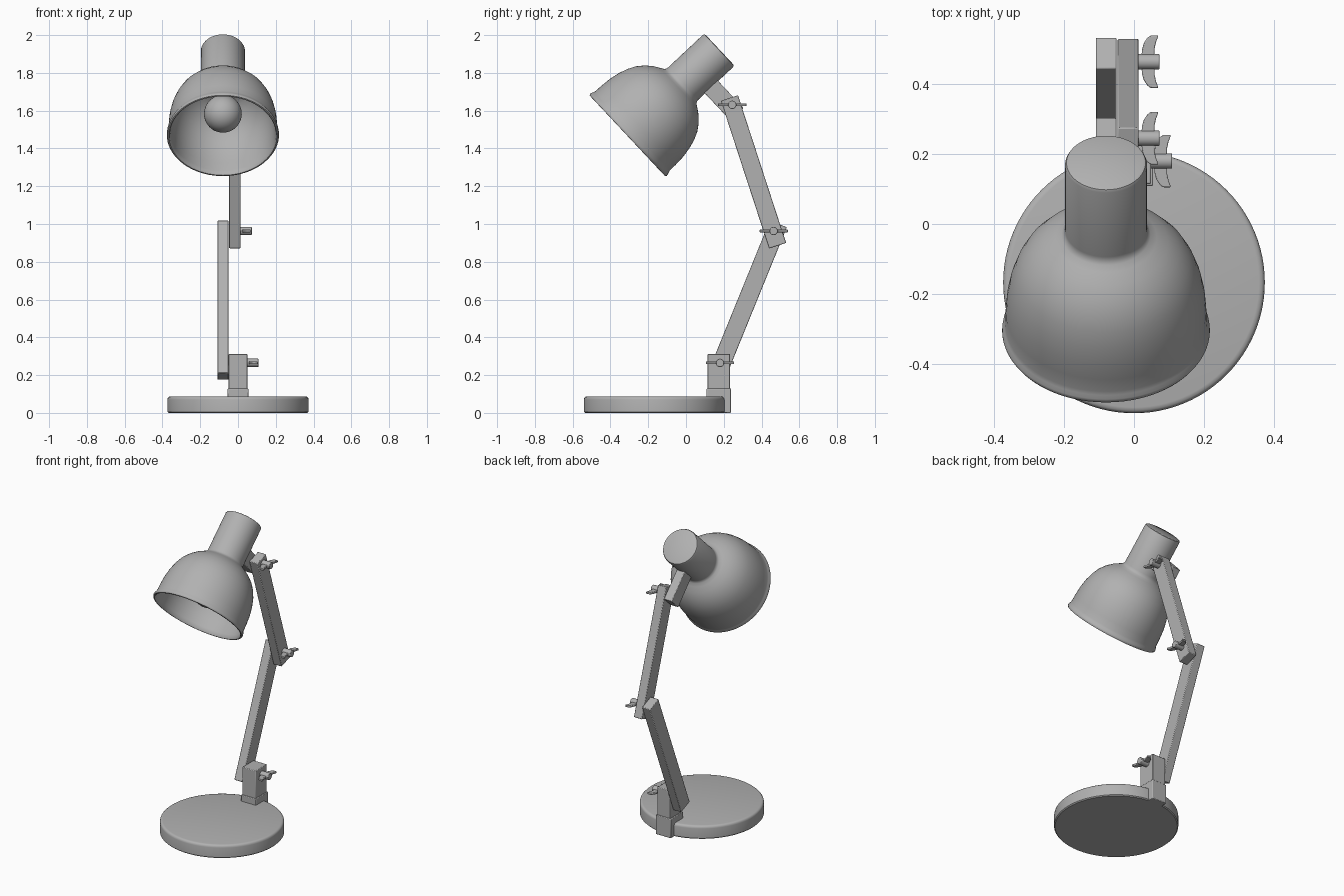
import bpy, bmesh, math
from mathutils import Matrix, Vector

if "Cube" in bpy.data.objects:
    bpy.data.objects.remove(bpy.data.objects["Cube"])

grey = bpy.data.materials.new("dark_grey")
grey.diffuse_color = (0.44, 0.44, 0.44, 1)
grey.use_nodes = True
grey.node_tree.nodes["Principled BSDF"].inputs["Base Color"].default_value = grey.diffuse_color


def finish(name, bm, loc=(0, 0, 0), rot_x=0.0, bevel=0.0, smooth=True):
    bmesh.ops.recalc_face_normals(bm, faces=bm.faces)
    me = bpy.data.meshes.new(name)
    bm.to_mesh(me)
    bm.free()
    me.materials.append(grey)
    ob = bpy.data.objects.new(name, me)
    bpy.context.collection.objects.link(ob)
    ob.location = loc
    ob.rotation_euler = (rot_x, 0, 0)
    if bevel:
        m = ob.modifiers.new("soft_edges", 'BEVEL')
        m.width, m.segments = bevel, 2
    if smooth:
        bpy.ops.object.select_all(action='DESELECT')
        ob.select_set(True)
        bpy.context.view_layer.objects.active = ob
        bpy.ops.object.shade_smooth_by_angle(angle=math.radians(40))
    return ob


def lathe(name, profile, loc, rot_x=0.0, segs=72):
    """Spin (radius, height) points around the local z axis."""
    bm = bmesh.new()
    verts = [bm.verts.new((r, 0, h)) for r, h in profile]
    edges = [bm.edges.new(p) for p in zip(verts, verts[1:])]
    bmesh.ops.spin(bm, geom=verts + edges, cent=(0, 0, 0), axis=(0, 0, 1),
                   angle=2 * math.pi, steps=segs, use_duplicate=False)
    bmesh.ops.remove_doubles(bm, verts=bm.verts, dist=1e-5)
    return finish(name, bm, loc, rot_x)


def bar(name, x0, x1, start, end, width, bevel=0.004):
    """Rectangular bar between two (y, z) points."""
    a, b = Vector(start), Vector(end)
    d, mid = b - a, (a + b) / 2
    bm = bmesh.new()
    bmesh.ops.create_cube(bm, size=1)
    bmesh.ops.scale(bm, verts=bm.verts, vec=(x1 - x0, width, d.length))
    return finish(name, bm, ((x0 + x1) / 2, mid.x, mid.y),
                  -math.atan2(d.x, d.y), bevel)


def wing_nut(name, x, y, z):
    """Bolt along x with two wings that curve outward."""
    bm = bmesh.new()
    bmesh.ops.create_cone(bm, cap_ends=True, segments=24, radius1=0.022,
                          radius2=0.022, depth=0.1,
                          matrix=Matrix.Translation((0.012, 0, 0)) @ Matrix.Rotation(math.pi / 2, 4, 'Y'))
    wing = [(0.010, 0.012), (0.012, 0.035), (0.017, 0.053), (0.027, 0.068), (0.036, 0.075),
            (0.059, 0.075), (0.052, 0.056), (0.048, 0.038), (0.047, 0.012)]
    for s in (1, -1):
        face = bm.faces.new([bm.verts.new((u, s * v, -0.007)) for u, v in wing])
        ext = bmesh.ops.extrude_face_region(bm, geom=[face], use_keep_orig=True)
        top = [g for g in ext["geom"] if isinstance(g, bmesh.types.BMVert)]
        bmesh.ops.translate(bm, verts=top, vec=(0, 0, 0.014))
    return finish(name, bm, (x, y, z), bevel=0.003)


# Round base with softened rims
lathe("base", [(0, 0), (0.368, 0), (0.374, 0.006), (0.374, 0.070), (0.372, 0.079),
               (0.366, 0.085), (0.357, 0.087), (0, 0.087)], (0, -0.167, 0), segs=96)

# Bracket and post at the back of the base
bar("base_bracket", -0.055, 0.055, (0.174, 0), (0.174, 0.129), 0.130)
bar("post", -0.049, 0.049, (0.174, 0.10), (0.174, 0.312), 0.119)

# Jointed arms
bar("lower_arm", -0.109, -0.050, (0.160, 0.193), (0.489, 1.001), 0.097)
bar("upper_arm", -0.047, 0.013, (0.485, 0.885), (0.230, 1.667), 0.095)
bar("head_arm", -0.109, -0.050, (0.270, 1.581), (0.065, 1.799), 0.096)

# Wing nuts at the three joints
for label, x, y, z in (("lower", 0.047, 0.180, 0.265), ("middle", 0.011, 0.464, 0.963),
                       ("upper", 0.011, 0.245, 1.631)):
    wing_nut(label + "_wing_nut", x, y, z)

# Lamp shade: outer dome with socket, then rolled rim and inner wall
head_loc = (-0.08, -0.304, 1.473)
tilt = -math.atan2(0.730, 0.683)
lathe("shade", [
    (0, 0.659), (0.106, 0.659), (0.113, 0.656), (0.117, 0.648), (0.117, 0.397),
    (0.119, 0.384), (0.127, 0.374), (0.145, 0.363), (0.177, 0.342), (0.209, 0.313),
    (0.238, 0.275), (0.258, 0.233), (0.273, 0.185), (0.283, 0.130), (0.287, 0.075),
    (0.288, 0.030), (0.291, 0.018), (0.296, 0.007), (0.297, -0.001), (0.293, -0.008),
    (0.286, -0.009), (0.281, -0.004), (0.278, 0.020), (0.276, 0.075), (0.272, 0.130),
    (0.262, 0.183), (0.247, 0.229), (0.228, 0.268), (0.200, 0.303), (0.170, 0.331),
    (0.138, 0.351), (0.110, 0.361), (0, 0.361)], head_loc, tilt)

# Bulb: globe running into a neck
globe = [(0.1 * math.sin(a), 0.162 - 0.1 * math.cos(a))
         for a in (math.radians(140) * i / 16 for i in range(17))]
lathe("bulb", globe + [(0.053, 0.257), (0.046, 0.280), (0.045, 0.365), (0, 0.365)],
      head_loc, tilt, segs=48)
